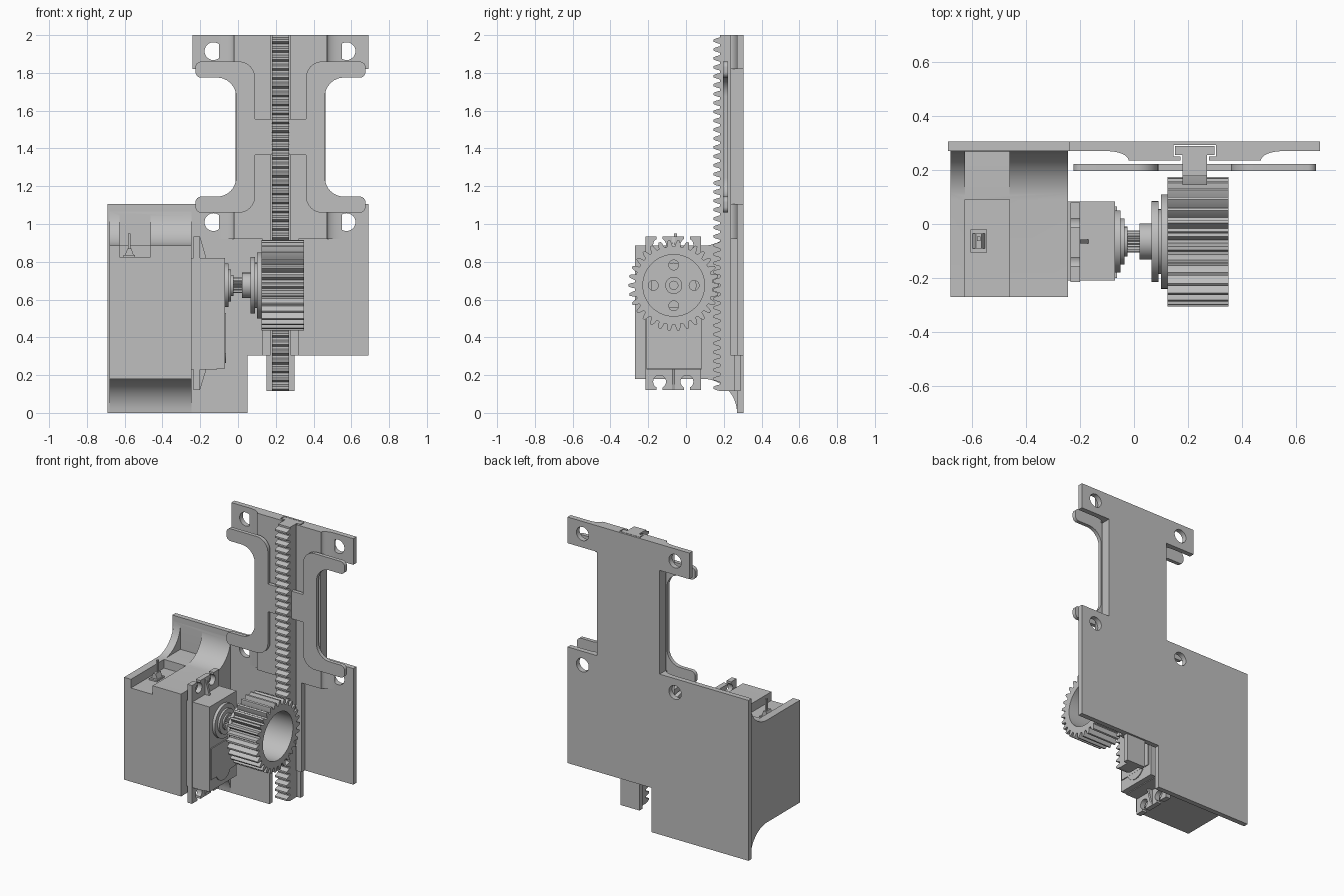
import bpy, bmesh, math
from mathutils import Vector

if "Cube" in bpy.data.objects:
    bpy.data.objects.remove(bpy.data.objects["Cube"], do_unlink=True)

grey = bpy.data.materials.new("plain grey")
grey.use_nodes = True
COLOUR = (0.52, 0.52, 0.52, 1)
grey.diffuse_color = COLOUR
grey.node_tree.nodes["Principled BSDF"].inputs["Base Color"].default_value = COLOUR
parts = []


def prism(name, pts, axis, a, b):
    """Extrude a 2D outline along an axis from a to b."""
    place = {"x": lambda u, v: (a, u, v), "y": lambda u, v: (u, a, v), "z": lambda u, v: (u, v, a)}[axis]
    bm = bmesh.new()
    face = bm.faces.new([bm.verts.new(place(*p)) for p in pts])
    new = bmesh.ops.extrude_face_region(bm, geom=[face])["geom"]
    step = Vector([(b - a) * (axis == c) for c in "xyz"])
    bmesh.ops.translate(bm, vec=step, verts=[g for g in new if isinstance(g, bmesh.types.BMVert)])
    bmesh.ops.recalc_face_normals(bm, faces=bm.faces)
    me = bpy.data.meshes.new(name)
    bm.to_mesh(me)
    bm.free()
    me.materials.append(grey)
    ob = bpy.data.objects.new(name, me)
    bpy.context.collection.objects.link(ob)
    parts.append(ob)
    return ob


def box(name, x0, x1, y0, y1, z0, z1):
    return prism(name, [(x0, y0), (x1, y0), (x1, y1), (x0, y1)], "z", z0, z1)


def disc(name, axis, u, v, r, a, b, n=48):
    ring = [(u + r * math.cos(k * math.tau / n), v + r * math.sin(k * math.tau / n)) for k in range(n)]
    return prism(name, ring, axis, a, b)


def cut(ob, *cutters):
    for c in cutters:
        m = ob.modifiers.new("cut", "BOOLEAN")
        m.operation, m.solver, m.object = "DIFFERENCE", "EXACT", c
        bpy.context.view_layer.objects.active = ob
        bpy.ops.object.modifier_apply(modifier=m.name)
    for c in set(cutters):
        parts.remove(c)
        bpy.data.objects.remove(c, do_unlink=True)


def rounded(pts, n=8):
    """Replace each (u, v, radius) corner with an arc."""
    out = []
    for i, (u, v, r) in enumerate(pts):
        p = Vector((u, v))
        if not r:
            out.append((u, v))
            continue
        da = (Vector(pts[i - 1][:2]) - p).normalized()
        db = (Vector(pts[(i + 1) % len(pts)][:2]) - p).normalized()
        half = da.angle(db) / 2
        c = p + (da + db).normalized() * (r / math.sin(half))
        t = r / math.tan(half)
        s, e = p + da * t - c, p + db * t - c
        out += [tuple(c + s.lerp(e, k / n).normalized() * r) for k in range(n + 1)]
    return out


# Back plate with screw holes and rack channel
CX = 0.225
plate = prism("back_plate", [(-0.69, 0), (0.05, 0), (0.05, 0.305), (0.69, 0.305), (0.69, 1.105),
                             (0.463, 1.105), (0.463, 1.82), (0.69, 1.82), (0.69, 2), (-0.24, 2),
                             (-0.24, 1.82), (-0.013, 1.82), (-0.013, 1.105), (-0.69, 1.105)],
              "y", 0.27, 0.305)
cut(plate, *[disc("hole", "y", x, z, 0.047, 0.2, 0.4) for x in (-0.13, 0.575) for z in (1.01, 1.915)],
    box("channel", 0.146, 0.304, 0.24, 0.292, 0.2, 2.1))


# Raised guide in front of the plate, with a T-shaped opening for the rack
def guide(name, left_edge, z0, z1):
    left = left_edge + [(0.172, 0.235), (0.172, 0.25), (0.146, 0.25), (0.146, 0.27)]
    prism(name + "_right", left, "z", z0, z1)
    prism(name + "_left", [(2 * CX - x, y) for x, y in left], "z", z0, z1)


flare = [(-0.10 + 0.08 * math.sin(a), 0.27 - 0.035 * (1 - math.cos(a)))
         for a in [k * math.pi / 16 for k in range(9)]]
guide("lower_guide", flare, 0.92, 1.105)
guide("neck_guide", [(-0.013, 0.27), (-0.013, 0.235)], 1.105, 1.82)
guide("upper_guide", flare, 1.82, 2)
guide("bottom_rail", [(0.13, 0.27), (0.13, 0.235)], 0.305, 0.92)

# Toothed rack and its T-shaped head
M, TEETH = 0.015, 30
PITCH = math.pi * M
GY, GZ = -0.065, 0.675
TOOTH = [(-1.25, -0.36), (0, -0.25), (1, -0.12), (1, 0.12), (0, 0.25), (-1.25, 0.36)]
line = GY + M * TEETH / 2
front = [(line - h * M, GZ + (k + 0.5 + f) * PITCH) for k in range(-12, 28) for h, f in TOOTH]
root = line + 1.25 * M
prism("rack", [(0.255, 0.115), (root, 0.115)] + front + [(root, 2), (0.255, 2)], "x", 0.18, 0.27)
box("rack_head", 0.152, 0.298, 0.255, 0.289, 0.115, 2)

# H-shaped clip with rounded arms, one quarter mirrored twice
quarter = [(0.135, 0.095, 0), (0.135, 0.40, 0.085), (0.45, 0.40, 0.03), (0.45, 0.315, 0.03),
           (0.235, 0.315, 0.10)]
right = quarter + [(x, -z, r) for x, z, r in reversed(quarter)]
outline = right + [(-x, -z, r) for x, z, r in right]
prism("h_clip", rounded([(CX + x, 1.46 + z, r) for x, z, r in outline]), "y", 0.196, 0.222)

# Motor housing with curved gussets to the plate and a cable slot
arc = [k * math.pi / 24 for k in range(13)]
R = 0.18
side = [(-0.27, R), (-0.27, 0.885)]
side += [(0.09 + R * math.sin(a), 1.065 - R * math.cos(a)) for a in arc]
side += [(0.09 + R * math.cos(a), R * math.sin(a)) for a in arc]
housing = prism("motor_housing", side, "x", -0.68, -0.245)
cut(housing, box("slot", -0.627, -0.462, -0.3, 0.09, 0.825, 1.2),
    box("slot_back", -0.627, -0.462, 0.08, 0.269, 0.886, 1.2))
box("cable_socket", -0.605, -0.545, -0.105, -0.02, 0.82, 0.835)
prism("cable_base", [(-0.60, 0.83), (-0.55, 0.83), (-0.565, 0.87), (-0.585, 0.87)], "y", -0.09, -0.035)
box("cable_pin", -0.582, -0.568, -0.063, -0.047, 0.86, 0.95)

# Motor front: case, mounting tabs with keyhole slots, ribs
box("motor_case", -0.25, -0.11, -0.21, 0.083, 0.23, 0.82)
box("motor_cap", -0.11, -0.07, -0.21, 0.083, 0.235, 0.82)
prism("cap_panel", rounded([(-0.2, 0.53, 0), (-0.2, 0.315, 0), (0.065, 0.315, 0), (0.065, 0.53, 0)]),
      "x", -0.07, -0.063)
disc("cap_round", "x", GY, 0.345, 0.08, -0.11, -0.064)
tabs = box("mounting_tabs", -0.235, -0.2, -0.215, 0.08, 0.12, 0.935)
cutters = []
for y in (-0.14, 0.005):
    for z, end in ((0.165, 0.1), (0.89, 0.96)):
        cutters.append(disc("hole", "x", y, z, 0.034, -0.3, -0.1, 24))
        cutters.append(box("gap", -0.3, -0.1, y - 0.016, y + 0.016, min(z, end), max(z, end)))
cut(tabs, *cutters)
for name, z0, z1 in (("upper_rib", 0.93, 0.81), ("lower_rib", 0.125, 0.24)):
    prism(name, [(-0.21, z0), (-0.2, z0), (-0.165, z1), (-0.21, z1)], "y", GY - 0.008, GY + 0.008)

# Output shaft and stepped collars
for name, r, a, b in (("shaft_boss", 0.115, -0.08, -0.05), ("shaft_collar", 0.085, -0.05, -0.036),
                      ("shaft_ring", 0.055, -0.036, -0.025), ("horn_hub", 0.067, 0.02, 0.07),
                      ("horn_back", 0.15, 0.065, 0.09), ("horn_step", 0.12, 0.09, 0.101)):
    disc(name, "x", GY, GZ, r, a, b)
spline = [(GY + r * math.cos(k * math.pi / 20), GZ + r * math.sin(k * math.pi / 20))
          for k in range(40) for r in [0.042 if k % 2 else 0.035]]
prism("splined_shaft", spline, "x", -0.03, 0.025)

# Horn disc with four screw holes and a centre screw
horn = disc("horn_disc", "x", GY, GZ, 0.175, 0.1, 0.127)
cut(horn, *[disc("hole", "x", GY + dy, GZ + dz, 0.026, 0.05, 0.2, 24)
            for dy, dz in ((0.108, 0), (-0.108, 0), (0, 0.108), (0, -0.108))])
ring = disc("centre_ring", "x", GY, GZ, 0.045, 0.12, 0.145, 32)
cut(ring, disc("hole", "x", GY, GZ, 0.022, 0.135, 0.2, 24))

# Spur gear with an open bore
teeth = []
for k in range(TEETH):
    for h, f in TOOTH:
        ang, rad = (k + f) * math.tau / TEETH, M * (TEETH / 2 + h)
        teeth.append((GY + rad * math.cos(ang), GZ + rad * math.sin(ang)))
gear = prism("spur_gear", teeth, "x", 0.125, 0.35)
cut(gear, disc("bore", "x", GY, GZ, 0.163, 0.1, 0.4, 64))

# Smooth the round surfaces and keep edges sharp
bpy.ops.object.select_all(action="DESELECT")
for ob in parts:
    ob.select_set(True)
bpy.context.view_layer.objects.active = parts[0]
bpy.ops.object.shade_smooth_by_angle(angle=math.radians(25))
